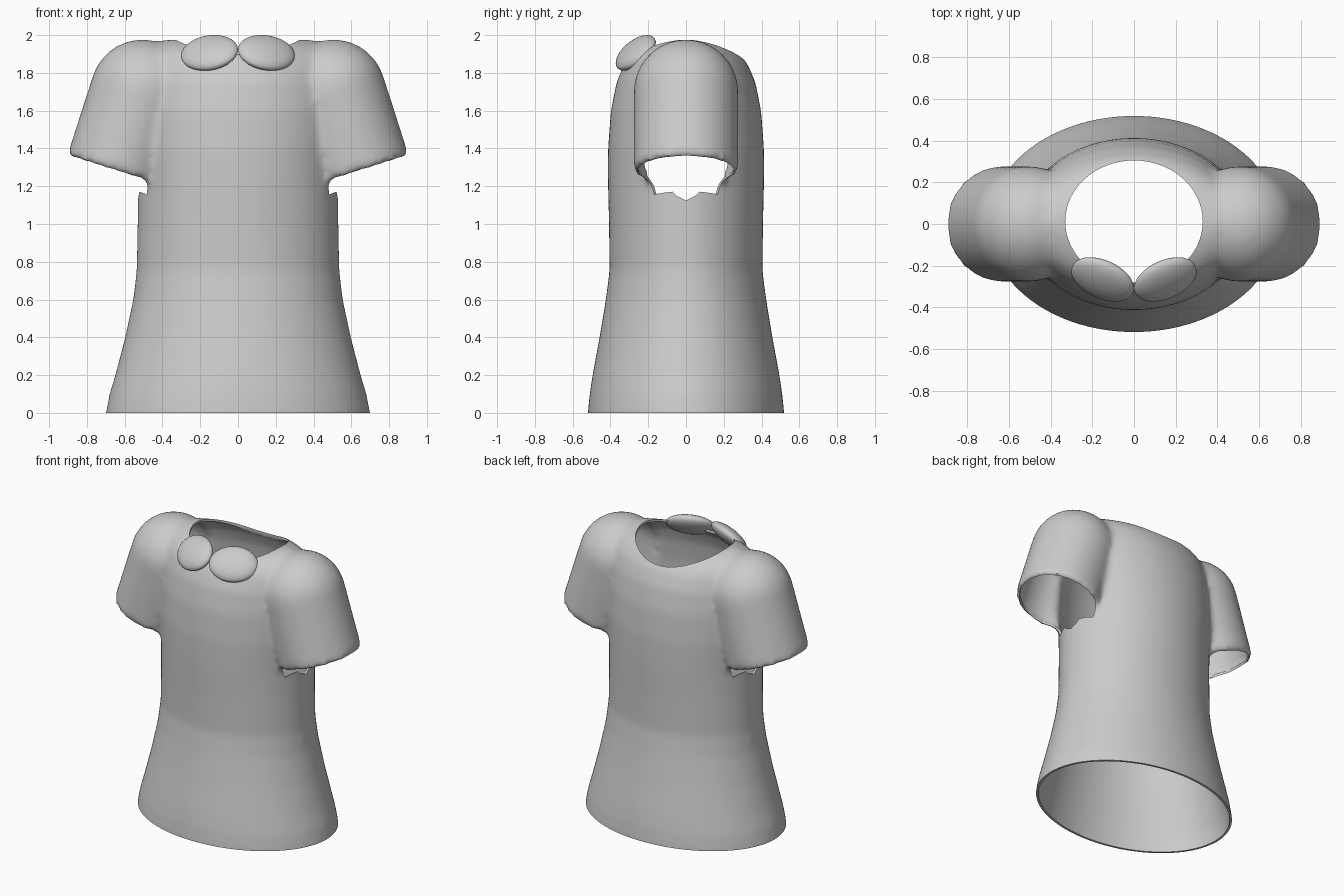
import bpy, bmesh, math
from mathutils import Matrix, Vector

cube = bpy.data.objects.get("Cube")
if cube:
    bpy.data.objects.remove(cube, do_unlink=True)

grey = bpy.data.materials.new("cloth_grey")
grey.use_nodes = True
grey.diffuse_color = (0.6, 0.6, 0.6, 1)
grey.node_tree.nodes["Principled BSDF"].inputs["Base Color"].default_value = (0.6, 0.6, 0.6, 1)


def make_object(name, bm):
    bmesh.ops.recalc_face_normals(bm, faces=bm.faces)
    mesh = bpy.data.meshes.new(name)
    bm.to_mesh(mesh)
    bm.free()
    mesh.materials.append(grey)
    obj = bpy.data.objects.new(name, mesh)
    bpy.context.collection.objects.link(obj)
    return obj


def loft(bm, sections, sides=64):
    """Closed stack of rings; each section is (z, half width, half depth, y centre)."""
    rings = []
    for z, rx, ry, yc in sections:
        angles = [2 * math.pi * i / sides for i in range(sides)]
        rings.append([bm.verts.new((rx * math.cos(a), yc + ry * math.sin(a), z)) for a in angles])
    for low, high in zip(rings, rings[1:]):
        for i in range(sides):
            j = (i + 1) % sides
            bm.faces.new((low[i], low[j], high[j], high[i]))
    bm.faces.new(rings[0][::-1])
    bm.faces.new(rings[-1])


def tube(bm, start, end, radius):
    """Capped cylinder between two points."""
    start, end = Vector(start), Vector(end)
    axis = end - start
    matrix = Matrix.Translation((start + end) / 2) @ axis.to_track_quat('Z', 'Y').to_matrix().to_4x4()
    bmesh.ops.create_cone(bm, cap_ends=True, segments=64, radius1=radius, radius2=radius,
                          depth=axis.length, matrix=matrix)


def activate(obj):
    bpy.ops.object.select_all(action='DESELECT')
    obj.select_set(True)
    bpy.context.view_layer.objects.active = obj


def apply_modifier(obj, kind, **settings):
    mod = obj.modifiers.new(kind.lower(), kind)
    for key, value in settings.items():
        setattr(mod, key, value)
    activate(obj)
    bpy.ops.object.modifier_apply(modifier=mod.name)


def cut(obj, name, bm):
    cutter = make_object(name, bm)
    cutter.hide_render = True
    apply_modifier(obj, 'BOOLEAN', operation='DIFFERENCE', solver='EXACT', object=cutter)
    bpy.data.objects.remove(cutter, do_unlink=True)


# Torso: flared hem, narrow waist, rounded shoulders
torso = [(-0.08, 0.705, 0.52), (0, 0.70, 0.52), (0.1, 0.68, 0.51), (0.2, 0.65, 0.495),
         (0.4, 0.598, 0.458), (0.6, 0.555, 0.425), (0.75, 0.537, 0.405), (1.0, 0.532, 0.408),
         (1.2, 0.53, 0.413), (1.4, 0.54, 0.413), (1.6, 0.54, 0.398), (1.75, 0.53, 0.368),
         (1.85, 0.52, 0.325), (1.91, 0.50, 0.275), (1.95, 0.46, 0.2), (1.975, 0.4, 0.09)]
bm = bmesh.new()
loft(bm, [(z, rx, ry, 0) for z, rx, ry in torso])

# Short sleeves with round shoulder caps
sleeve_dir = Vector((0.354, 0, -0.935))
cuff = Vector((0.64, 0, 1.28))
shoulder = Vector((0.505, 0, 1.7))


def side(v, s):
    return Vector((v.x * s, v.y, v.z))


for s in (-1, 1):
    tube(bm, side(shoulder, s), side(cuff, s), 0.277)
    bmesh.ops.create_uvsphere(bm, u_segments=48, v_segments=24, radius=0.277,
                              matrix=Matrix.Translation(side(shoulder, s)))
shirt = make_object("shirt", bm)

# Fuse and soften, then hollow into a thin cloth shell
apply_modifier(shirt, 'REMESH', mode='VOXEL', voxel_size=0.02)
apply_modifier(shirt, 'SMOOTH', factor=0.5, iterations=10)
apply_modifier(shirt, 'SOLIDIFY', thickness=0.015, offset=-1)

# Hem opening
bm = bmesh.new()
bmesh.ops.create_cube(bm, size=2, matrix=Matrix.Translation((0, 0, -1)))
cut(shirt, "hem_cutter", bm)

# Neck opening
bm = bmesh.new()
loft(bm, [(1.65, 0.33, 0.293, 0.012), (2.2, 0.33, 0.293, 0.012)])
cut(shirt, "neck_cutter", bm)

# Cuff openings
for s in (-1, 1):
    bm = bmesh.new()
    tube(bm, side(cuff - sleeve_dir * 0.06, s), side(cuff + sleeve_dir * 0.06, s), 0.254)
    cut(shirt, "cuff_cutter", bm)

# Pointed underarm gaps
bm = bmesh.new()
outline = [(-0.19, 1.3), (-0.14, 1.24), (-0.05, 1.15), (0, 1.125), (0.05, 1.15), (0.14, 1.24), (0.19, 1.3)]
face = bm.faces.new([bm.verts.new((-0.57, y, z)) for y, z in outline])
moved = bmesh.ops.extrude_face_region(bm, geom=[face])["geom"]
bmesh.ops.translate(bm, vec=(1.14, 0, 0), verts=[v for v in moved if isinstance(v, bmesh.types.BMVert)])
cut(shirt, "underarm_cutter", bm)

activate(shirt)
bpy.ops.object.shade_smooth_by_angle(angle=math.radians(40))

# Two flattened oval collar lobes
for s, name in ((-1, "right_collar"), (1, "left_collar")):
    bm = bmesh.new()
    bmesh.ops.create_uvsphere(bm, u_segments=40, v_segments=24, radius=1)
    place = (Matrix.Translation((0.151 * s, -0.266, 1.906))
             @ Matrix.Rotation(math.radians(24 * s), 4, 'Z')
             @ Matrix.Rotation(math.radians(46), 4, 'X')
             @ Matrix.Diagonal((0.16, 0.122, 0.05, 1)))
    bm.transform(place)
    collar = make_object(name, bm)
    activate(collar)
    bpy.ops.object.shade_smooth_by_angle(angle=math.radians(60))
